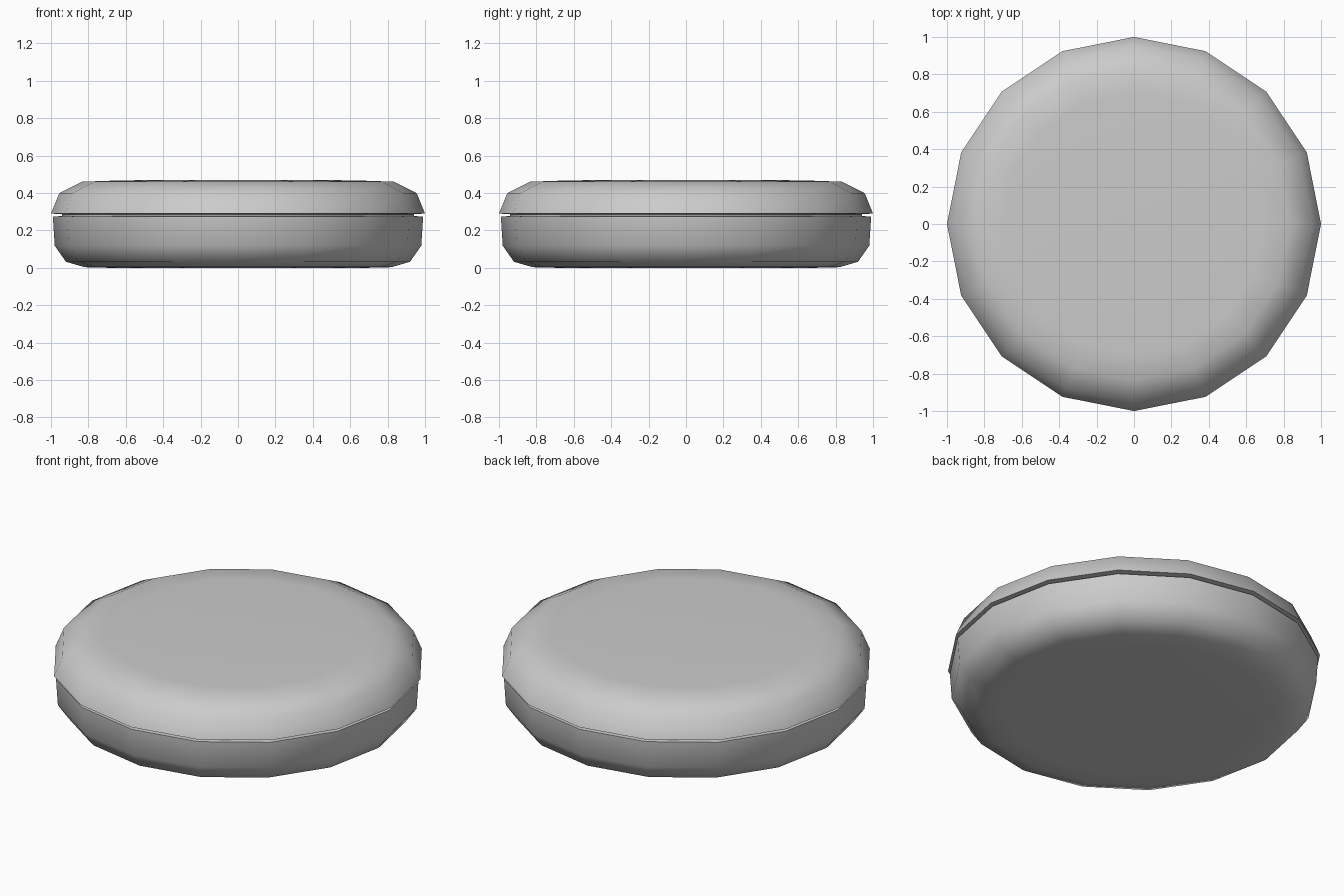
import bpy, bmesh, math

if "Cube" in bpy.data.objects:
    bpy.data.objects.remove(bpy.data.objects["Cube"])

SIDES = 16


def lathe(name, profile):
    """Revolve (radius, z) points around z; radius 0 makes a pole."""
    bm = bmesh.new()
    rings = []
    for r, z in profile:
        if r == 0:
            rings.append([bm.verts.new((0, 0, z))] * SIDES)
        else:
            rings.append([bm.verts.new((r * math.cos(2 * math.pi * i / SIDES),
                                        r * math.sin(2 * math.pi * i / SIDES), z))
                          for i in range(SIDES)])
    for a, b in zip(rings, rings[1:]):
        for i in range(SIDES):
            j = (i + 1) % SIDES
            bm.faces.new(list(dict.fromkeys((a[i], a[j], b[j], b[i]))))
    bmesh.ops.recalc_face_normals(bm, faces=bm.faces)
    mesh = bpy.data.meshes.new(name)
    bm.to_mesh(mesh)
    bm.free()
    obj = bpy.data.objects.new(name, mesh)
    bpy.context.collection.objects.link(obj)
    bpy.ops.object.select_all(action='DESELECT')
    obj.select_set(True)
    bpy.context.view_layer.objects.active = obj
    bpy.ops.object.shade_smooth_by_angle(angle=math.radians(60))
    return obj


# Lower bowl, with a narrow neck rising into the seam
lathe("base", [(0, 0), (0.70, 0), (0.82, 0.003), (0.92, 0.032), (0.98, 0.118),
               (0.99, 0.273), (0.94, 0.277), (0.94, 0.288)])

# Overhanging rounded lid
lathe("lid", [(0.94, 0.286), (1.0, 0.29), (0.955, 0.40), (0.835, 0.46),
              (0.70, 0.465), (0.45, 0.47), (0, 0.47)])
